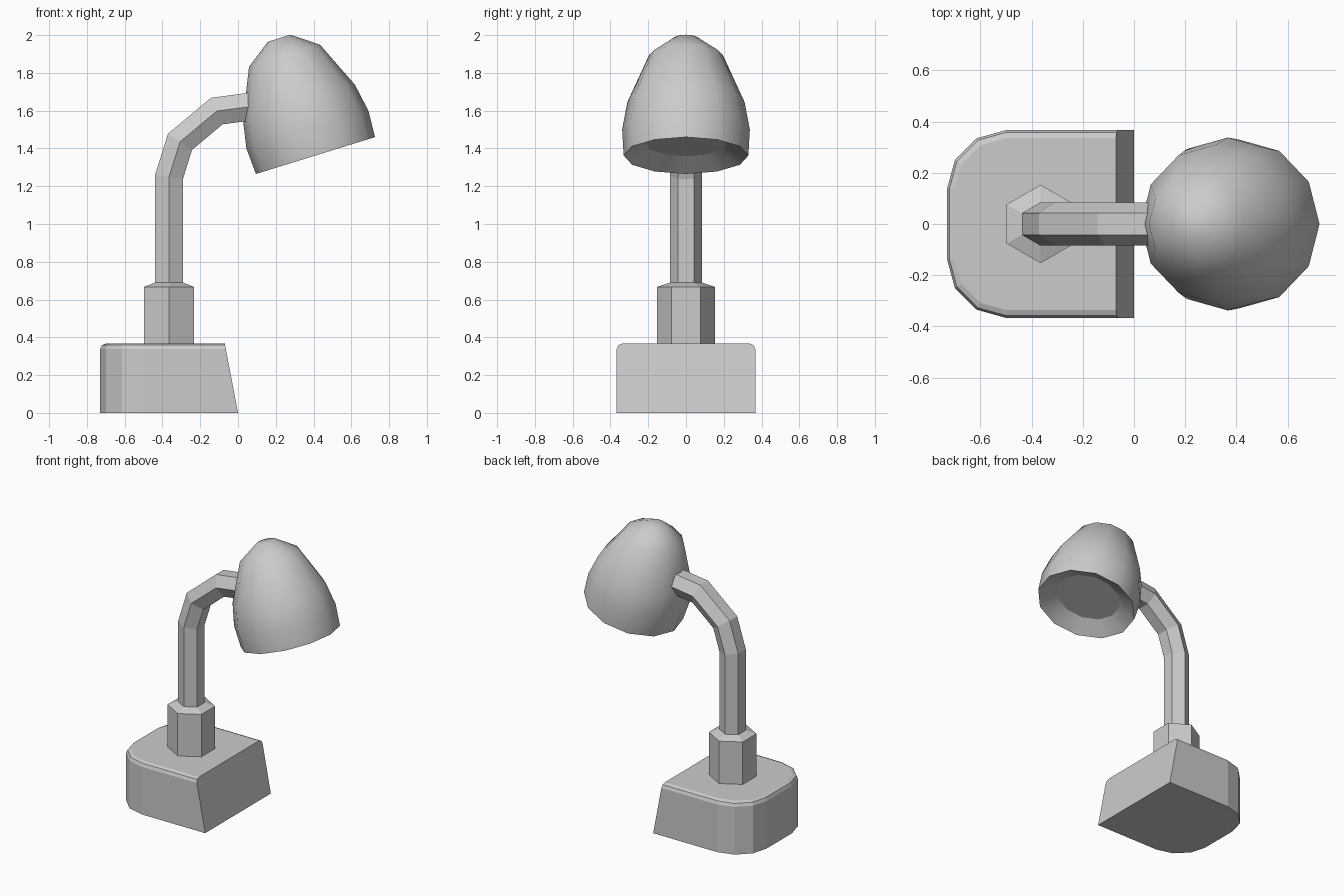
import bpy, bmesh, math
from mathutils import Vector, Matrix

default = bpy.data.objects.get("Cube")
if default:
    bpy.data.objects.remove(default, do_unlink=True)

GREY = (0.6, 0.6, 0.6, 1.0)
mat = bpy.data.materials.new("light grey")
mat.use_nodes = True
mat.diffuse_color = GREY
mat.node_tree.nodes["Principled BSDF"].inputs["Base Color"].default_value = GREY


def finish(name, bm, smooth=False):
    """Turn a bmesh into a named, coloured object."""
    for f in bm.faces:
        f.smooth = smooth
    mesh = bpy.data.meshes.new(name)
    bm.to_mesh(mesh)
    bm.free()
    mesh.materials.append(mat)
    obj = bpy.data.objects.new(name, mesh)
    bpy.context.collection.objects.link(obj)
    return obj


def skin(bm, rings, cap_start=False, cap_end=False):
    """Bridge a list of equal-sized rings of points with quads."""
    loops = [[bm.verts.new(p) for p in ring] for ring in rings]
    n = len(loops[0])
    for a, b in zip(loops, loops[1:]):
        for i in range(n):
            j = (i + 1) % n
            bm.faces.new((a[i], a[j], b[j], b[i]))
    if cap_start:
        bm.faces.new(loops[0][::-1])
    if cap_end:
        bm.faces.new(loops[-1])
    return loops


def circle(radius, z, sides, phase=0.0):
    return [Vector((radius * math.cos(phase + math.tau * i / sides),
                    radius * math.sin(phase + math.tau * i / sides), z))
            for i in range(sides)]


# Base: rounded at the back, with a sloping flat end and a softened top rim
HEIGHT, SLOPE = 0.367, 0.07
half = [(0, 0.367), (-0.5, 0.367), (-0.615, 0.335), (-0.7, 0.25), (-0.73, 0.14)]
outline = half + [(x, -y) for x, y in reversed(half)]
bottom = [Vector((x, y, 0)) for x, y in outline]
top = [Vector((x if x < 0 else -SLOPE, y, HEIGHT)) for x, y in outline]
bm = bmesh.new()
loops = skin(bm, [bottom, top], True, True)
rim = [bm.edges.get((a, b)) for a, b in zip(loops[1], loops[1][1:])]
bmesh.ops.bevel(bm, geom=rim, offset=0.03, segments=2, profile=0.5, affect='EDGES')
finish("base", bm)

# Collar: hexagonal socket tapering to the stem
POST_X = -0.365
bm = bmesh.new()
skin(bm, [circle(r, z, 6, math.pi / 6) for r, z in
          ((0.153, HEIGHT - 0.01), (0.153, 0.667), (0.085, 0.69))], True, True)
finish("collar", bm).location.x = POST_X

# Stem: hexagonal tube swept along a bent path with mitred joints
path = [Vector((x, 0, z)) for x, z in
        ((POST_X, 0.68), (POST_X, 1.25), (-0.307, 1.435), (-0.112, 1.598), (0.07, 1.622))]
dirs = [(b - a).normalized() for a, b in zip(path, path[1:])]
side = Vector((0, 1, 0))
rings = []
for i, p in enumerate(path):
    d0, d1 = dirs[max(i - 1, 0)], dirs[min(i, len(dirs) - 1)]
    tangent = (d0 + d1).normalized()
    across = side.cross(tangent) / tangent.dot(d0)
    rings.append([p + across * c.x + side * c.y for c in circle(0.085, 0, 6, math.pi / 6)])
bm = bmesh.new()
skin(bm, rings, True, True)
finish("stem", bm)

# Tilted lamp head: outer shell, inner reflector and flat lens
TILT = Matrix.Translation((0.41, 0, 1.3625)) @ Matrix.Rotation(math.radians(-17.2), 4, 'Y')
SIDES = 12
shell = [(0.33, 0), (0.338, 0.145), (0.31, 0.297), (0.197, 0.553), (0.063, 0.65)]
bm = bmesh.new()
skin(bm, [circle(r, z, SIDES) for r, z in shell], cap_end=True)
finish("lampshade", bm, True).matrix_world = TILT

LENS_R, LENS_Z = 0.215, 0.063
bm = bmesh.new()
skin(bm, [circle(LENS_R, LENS_Z, SIDES), circle(0.33, 0, SIDES)])
finish("reflector", bm, True).matrix_world = TILT

bm = bmesh.new()
bm.faces.new([bm.verts.new(p) for p in reversed(circle(LENS_R, LENS_Z, SIDES))])
finish("lens", bm).matrix_world = TILT
